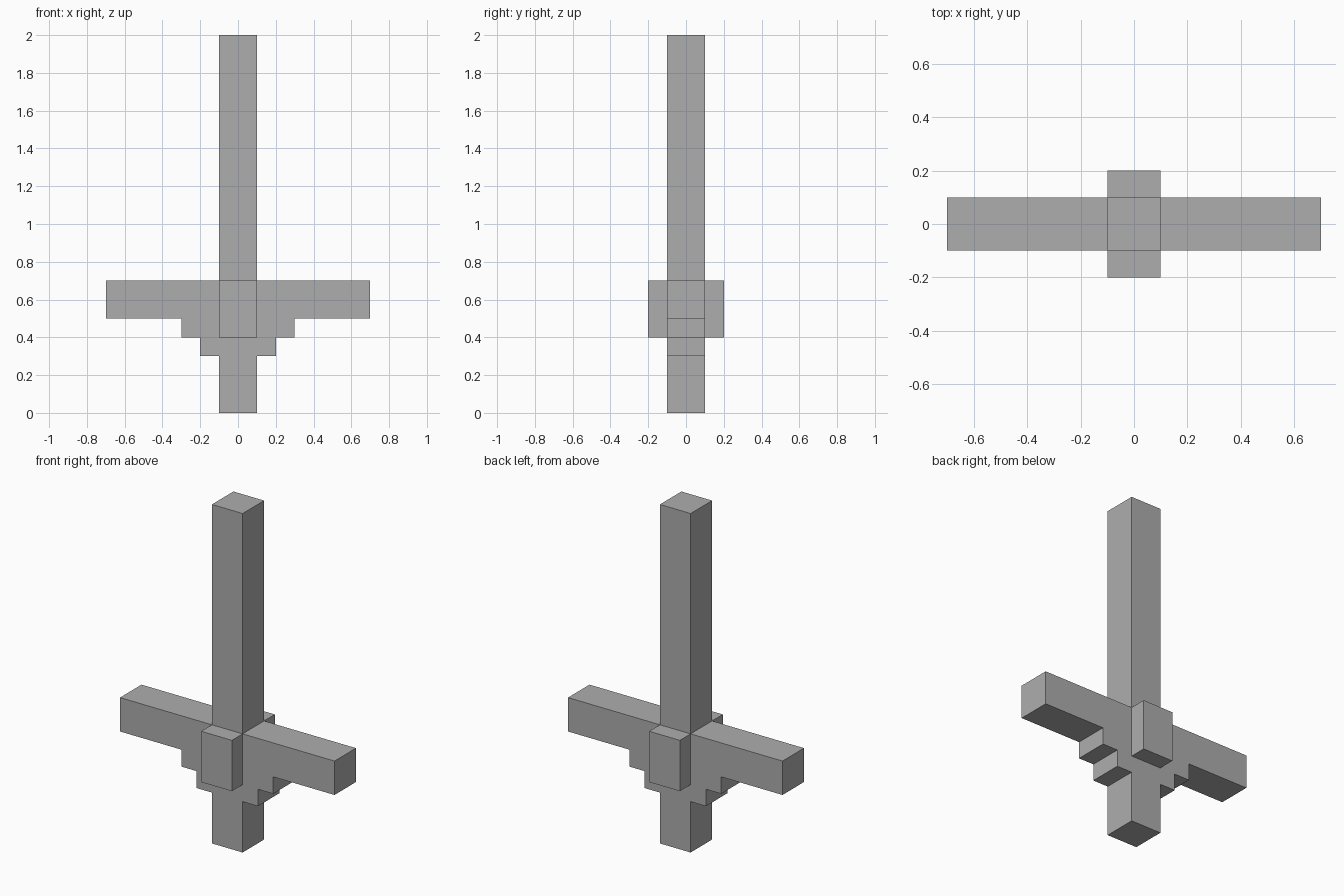
import bpy
import bmesh

cube = bpy.data.objects.get("Cube")
if cube:
    bpy.data.objects.remove(cube, do_unlink=True)

# Single plain grey
grey = bpy.data.materials.new("plain grey")
grey.use_nodes = True
colour = (0.42, 0.42, 0.42, 1)
grey.diffuse_color = colour
grey.node_tree.nodes["Principled BSDF"].inputs["Base Color"].default_value = colour


def extrude_profile(name, outline, y_front, y_back):
    """Solid made by pushing an x-z outline along y."""
    bm = bmesh.new()
    face = bm.faces.new([bm.verts.new((x, y_front, z)) for x, z in outline])
    moved = bmesh.ops.extrude_face_region(bm, geom=[face], use_keep_orig=True)["geom"]
    verts = [g for g in moved if isinstance(g, bmesh.types.BMVert)]
    bmesh.ops.translate(bm, verts=verts, vec=(0, y_back - y_front, 0))
    bmesh.ops.recalc_face_normals(bm, faces=bm.faces)
    mesh = bpy.data.meshes.new(name)
    bm.to_mesh(mesh)
    bm.free()
    mesh.materials.append(grey)
    obj = bpy.data.objects.new(name, mesh)
    bpy.context.collection.objects.link(obj)
    return obj


# Post, cross arms and stepped supports: right half outline, mirrored
half = [(0.1, 0), (0.1, 0.3), (0.2, 0.3), (0.2, 0.4), (0.3, 0.4), (0.3, 0.5),
        (0.7, 0.5), (0.7, 0.7), (0.1, 0.7), (0.1, 2)]
outline = half + [(-x, z) for x, z in reversed(half)]
extrude_profile("post_and_arms", outline, -0.1, 0.1)

# Block through the crossing, standing out at front and back
block = [(-0.1, 0.4), (0.1, 0.4), (0.1, 0.7), (-0.1, 0.7)]
extrude_profile("centre_block", block, -0.2, 0.2)
